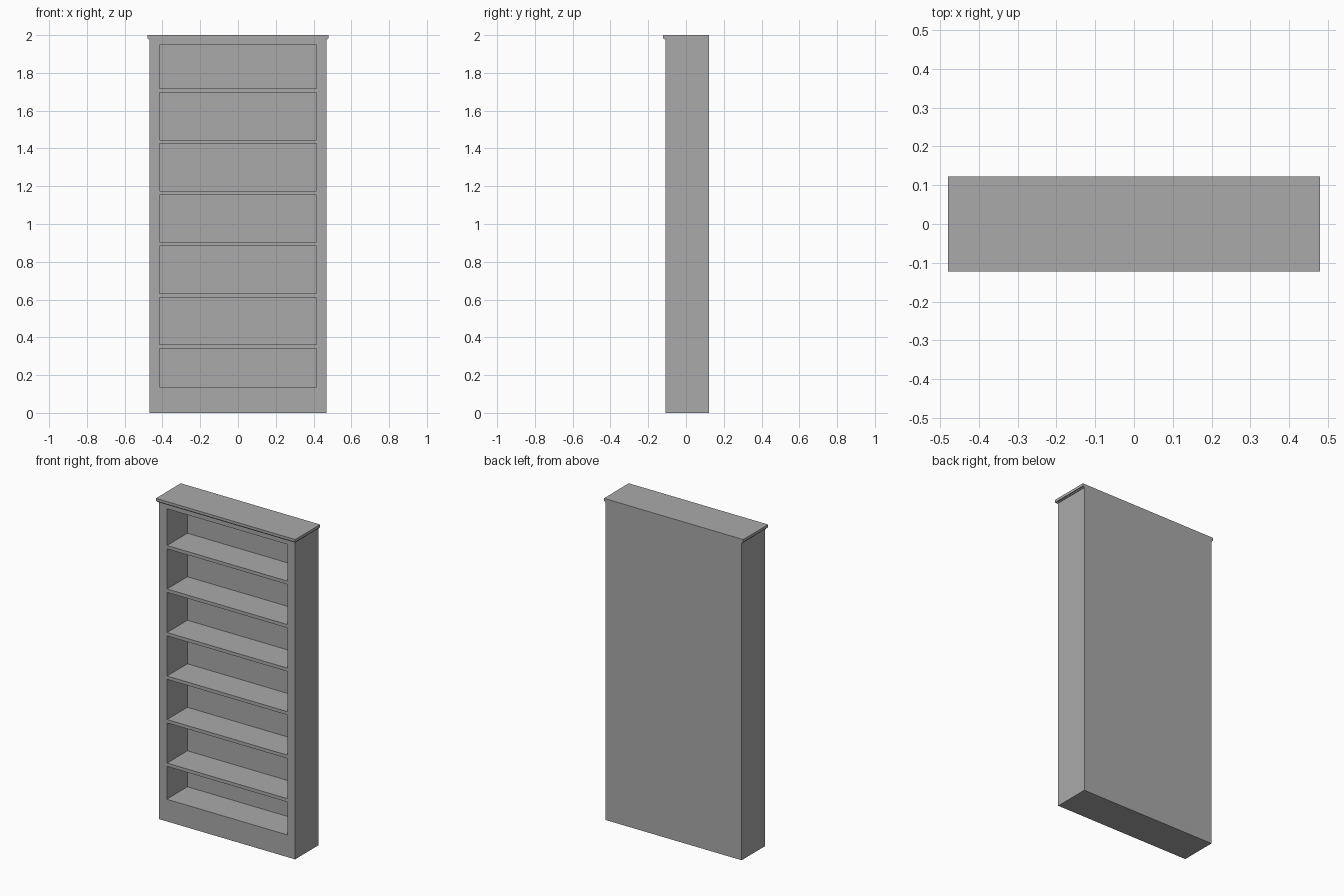
import bpy
import bmesh

if "Cube" in bpy.data.objects:
    bpy.data.objects.remove(bpy.data.objects["Cube"], do_unlink=True)

grey = bpy.data.materials.new("plain grey")
grey.use_nodes = True
color = (0.4, 0.4, 0.4, 1)
grey.diffuse_color = color
grey.node_tree.nodes["Principled BSDF"].inputs["Base Color"].default_value = color

HALF_W, OPEN_W = 0.469, 0.415
FRONT, BACK, INNER_BACK = -0.108, 0.1225, 0.095
BASE_TOP, OPEN_TOP, BODY_TOP = 0.138, 1.947, 1.978


def box(bm, x, y, z):
    """Add a box spanning the given ranges and return its vertices."""
    verts = bmesh.ops.create_cube(bm, size=1)["verts"]
    for v in verts:
        v.co = [r[0] if c < 0 else r[1] for c, r in zip(v.co, (x, y, z))]
    return verts


def finish(name, bm):
    mesh = bpy.data.meshes.new(name)
    bm.to_mesh(mesh)
    bm.free()
    mesh.materials.append(grey)
    obj = bpy.data.objects.new(name, mesh)
    bpy.context.collection.objects.link(obj)
    return obj


# Carcass: solid block whose front face is inset and pushed in
bm = bmesh.new()
box(bm, (-HALF_W, HALF_W), (FRONT, BACK), (0, BODY_TOP))
bm.faces.ensure_lookup_table()
front = min(bm.faces, key=lambda f: f.calc_center_median().y)
bmesh.ops.inset_individual(bm, faces=[front], thickness=0.02)
for v in front.verts:
    v.co.x = OPEN_W if v.co.x > 0 else -OPEN_W
    v.co.z = OPEN_TOP if v.co.z > 1 else BASE_TOP
recess = bmesh.ops.extrude_discrete_faces(bm, faces=[front])["faces"][0]
for v in recess.verts:
    v.co.y = INNER_BACK
finish("carcass", bm)

# Evenly spaced shelves
for i in range(6):
    bm = bmesh.new()
    top = 0.362 + i * 0.271
    box(bm, (-OPEN_W, OPEN_W), (FRONT + 0.003, INNER_BACK), (top - 0.021, top))
    finish(f"shelf_{i + 1}", bm)

# Overhanging top board with a stepped lower edge, flush at the back
bm = bmesh.new()
box(bm, (-0.48, 0.48), (-0.1225, BACK), (1.983, 2))
finish("top_board", bm)
bm = bmesh.new()
box(bm, (-0.474, 0.474), (-0.115, BACK), (1.976, 1.983))
finish("top_moulding", bm)
